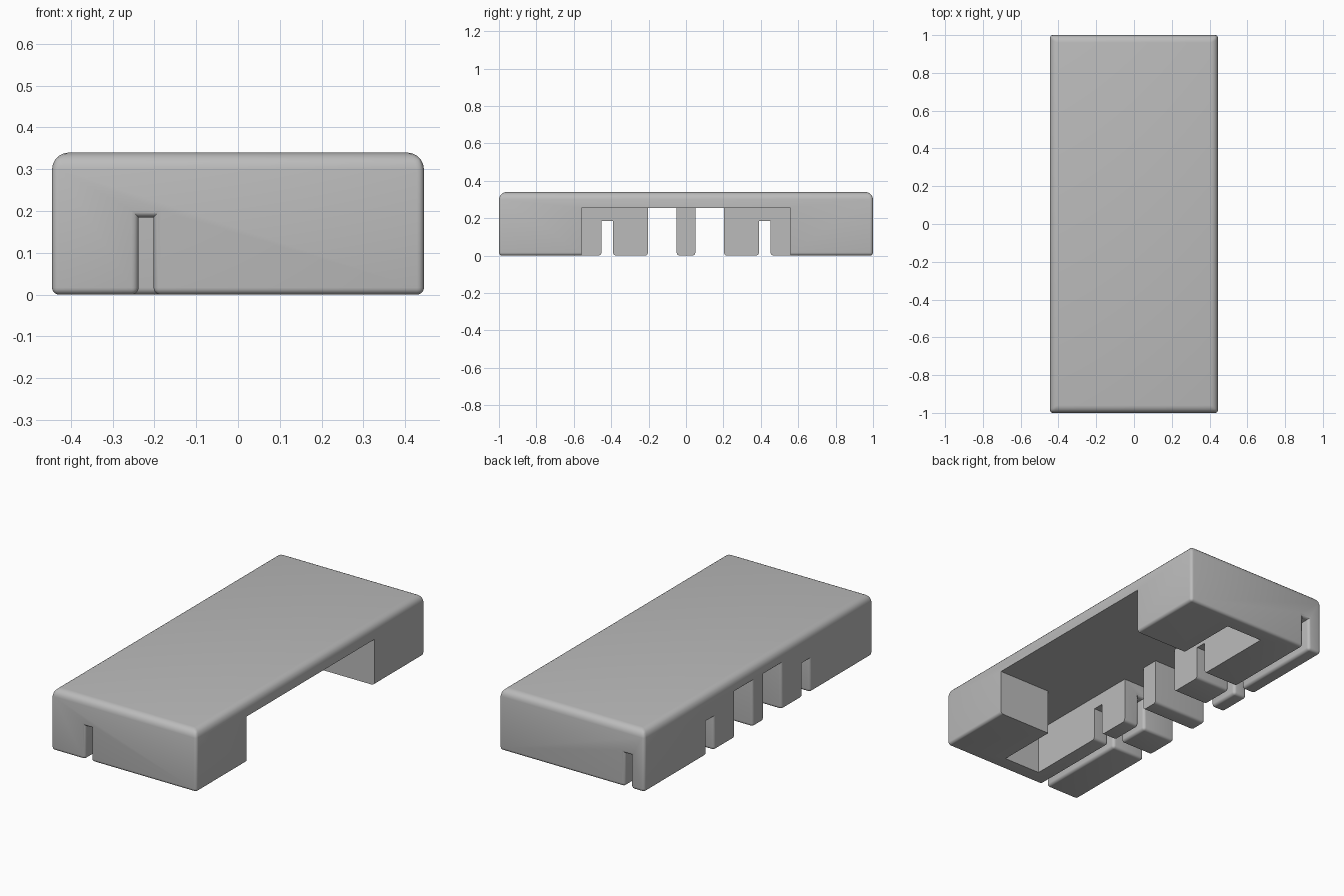
import bpy, bmesh
from mathutils import Vector

if "Cube" in bpy.data.objects:
    bpy.data.objects.remove(bpy.data.objects["Cube"], do_unlink=True)

W, L, H = 0.445, 1.0, 0.34      # half width, half length, height
SLOT_H, GAP_H = 0.185, 0.255    # narrow slot and deep opening heights
INNER = -0.05                   # slots stop inside the later pocket

grey = bpy.data.materials.new("plain grey")
grey.use_nodes = True
colour = (0.5, 0.5, 0.5, 1)
grey.diffuse_color = colour
grey.node_tree.nodes["Principled BSDF"].inputs["Base Color"].default_value = colour


def box(name, x, y, z):
    """Box spanning the given (low, high) ranges."""
    bm = bmesh.new()
    bmesh.ops.create_cube(bm, size=1)
    for v in bm.verts:
        v.co = Vector([r[0] if c < 0 else r[1] for c, r in zip(v.co, (x, y, z))])
    mesh = bpy.data.meshes.new(name)
    bm.to_mesh(mesh)
    bm.free()
    mesh.materials.append(grey)
    ob = bpy.data.objects.new(name, mesh)
    bpy.context.collection.objects.link(ob)
    return ob


def apply(ob, mod):
    bpy.ops.object.select_all(action='DESELECT')
    bpy.context.view_layer.objects.active = ob
    ob.select_set(True)
    bpy.ops.object.modifier_apply(modifier=mod.name)


def cut(ob, x, y, height):
    """Remove a box that is open at the underside."""
    cutter = box("cutter", x, y, (-0.1, height))
    cutter.hide_render = True
    mod = ob.modifiers.new("cut", 'BOOLEAN')
    mod.operation = 'DIFFERENCE'
    mod.solver = 'EXACT'
    mod.object = cutter
    apply(ob, mod)
    bpy.data.objects.remove(cutter, do_unlink=True)


# Main block
body = box("cover_body", (-W, W), (-L, L), (0, H))

# Openings through the right wall, mirrored front to back
for s in (-1, 1):
    cut(body, (-0.6, INNER), sorted((s * 0.05, s * 0.203)), GAP_H)
    cut(body, (-0.6, INNER), sorted((s * 0.39, s * 0.452)), SLOT_H)

# Lengthwise cable slots, offset from each other
cut(body, (-0.238, -0.202), (-1.2, -0.12), SLOT_H)
cut(body, (-0.362, -0.324), (0.12, 1.2), SLOT_H)

# Rounded edges: wide on the top rim, narrow on other convex edges
bm = bmesh.new()
bm.from_mesh(body.data)
bmesh.ops.remove_doubles(bm, verts=bm.verts, dist=0.0001)
bmesh.ops.dissolve_limit(bm, angle_limit=0.01, verts=bm.verts, edges=bm.edges)
bmesh.ops.recalc_face_normals(bm, faces=bm.faces)
weight = bm.edges.layers.float.new("bevel_weight_edge")
for e in bm.edges:
    if len(e.link_faces) == 2 and e.calc_face_angle_signed() > 0.5:
        e[weight] = 1.0 if all(v.co.z > H - 0.01 for v in e.verts) else 0.42
bm.to_mesh(body.data)
bm.free()
bevel = body.modifiers.new("round", 'BEVEL')
bevel.limit_method = 'WEIGHT'
bevel.width = 0.04
bevel.segments = 5
bevel.use_clamp_overlap = False
apply(body, bevel)

# Central pocket and wide notch open to the left side
cut(body, (-0.107, 0.12), (-0.91, 0.91), GAP_H)
cut(body, (-0.08, 0.6), (-0.56, 0.56), GAP_H)

bpy.ops.object.select_all(action='DESELECT')
bpy.context.view_layer.objects.active = body
body.select_set(True)
bpy.ops.object.shade_smooth_by_angle(angle=0.6)
